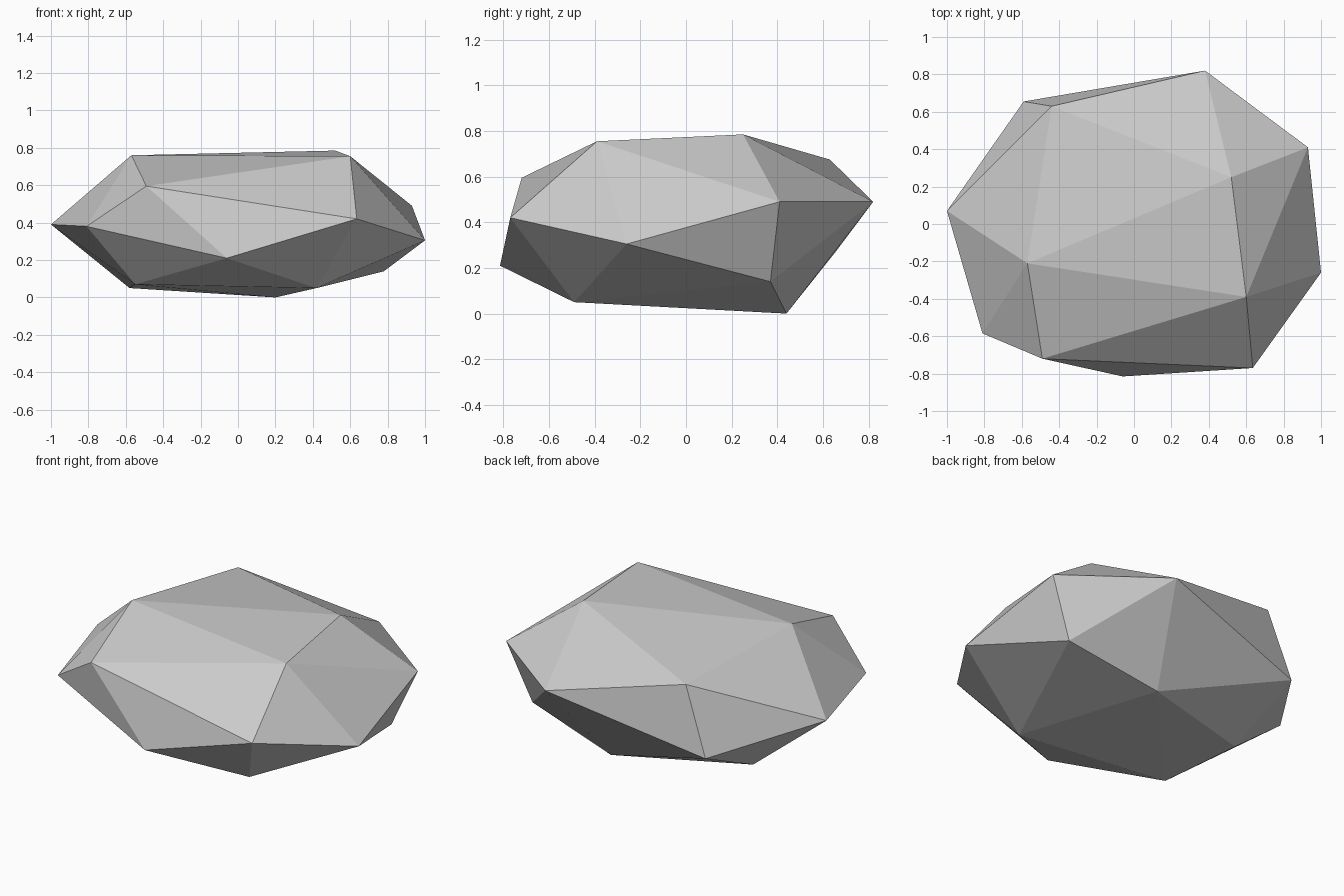
import bpy, bmesh

# Faceted boulder: corner points wrapped in a convex skin
LOWER = [(0.20, 0.44, 0.0), (0.42, -0.49, 0.05), (0.78, 0.37, 0.14),
         (-0.55, -0.385, 0.07), (-0.58, 0.18, 0.05)]
GIRTH = [(-1.0, 0.07, 0.39), (-0.59, 0.655, 0.27), (0.38, 0.82, 0.49),
         (0.93, 0.41, 0.49), (1.0, -0.26, 0.305), (0.635, -0.77, 0.42),
         (-0.06, -0.815, 0.21), (-0.81, -0.585, 0.38)]
UPPER = [(-0.44, 0.63, 0.675), (0.52, 0.25, 0.785), (0.60, -0.39, 0.755),
         (-0.57, -0.21, 0.76), (-0.49, -0.72, 0.595)]

bm = bmesh.new()
for p in LOWER + GIRTH + UPPER:
    bm.verts.new(p)
bmesh.ops.convex_hull(bm, input=bm.verts[:])
bmesh.ops.recalc_face_normals(bm, faces=bm.faces[:])
mesh = bpy.data.meshes.new("boulder")
bm.to_mesh(mesh)
bm.free()

# Plain stone colour, flat facets
stone = bpy.data.materials.new("stone_grey")
stone.diffuse_color = (0.6, 0.6, 0.6, 1)
mesh.materials.append(stone)
boulder = bpy.data.objects.new("boulder", mesh)
bpy.context.collection.objects.link(boulder)
